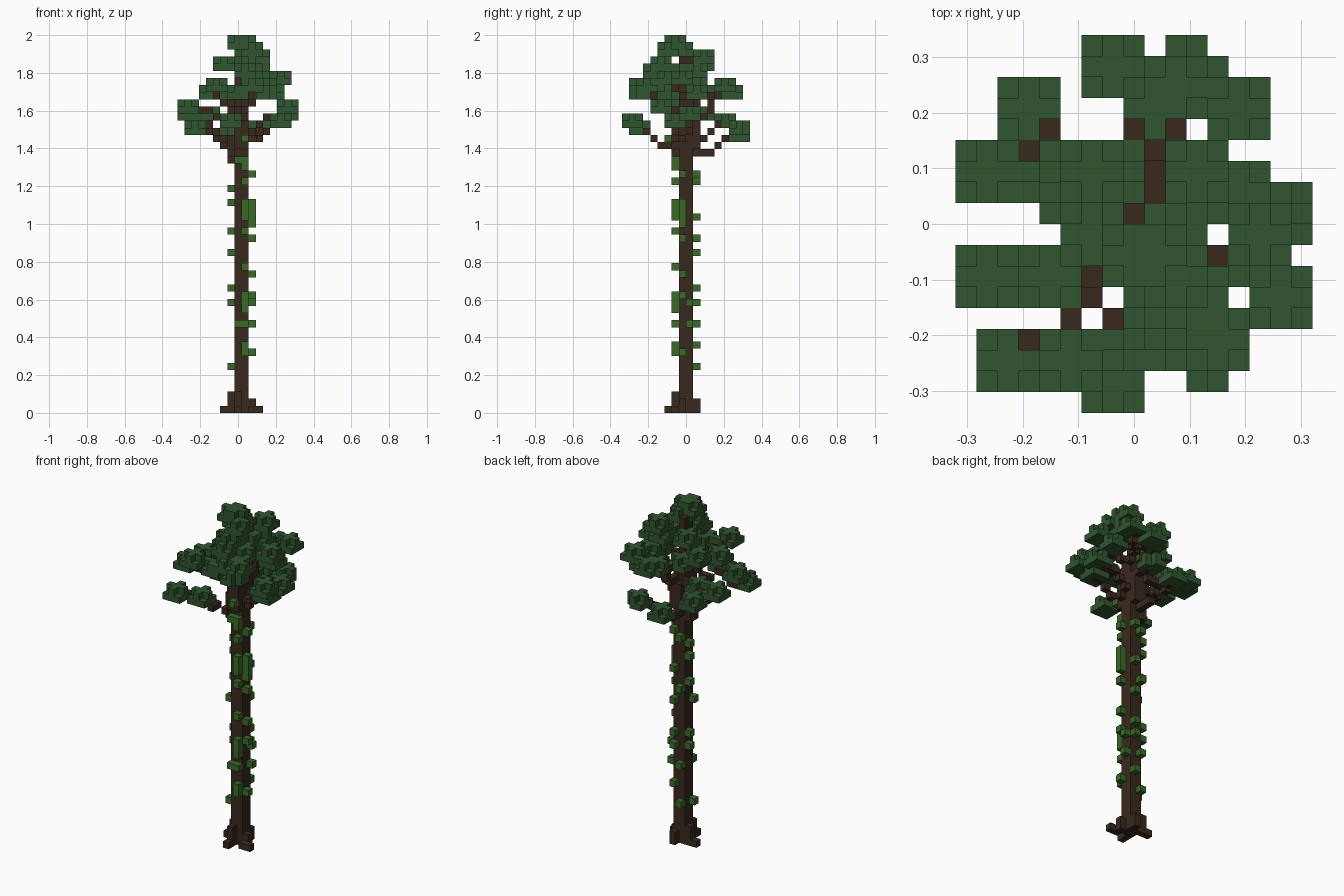
import bpy
import bmesh
from itertools import product
from mathutils import Vector

cube = bpy.data.objects.get("Cube")
if cube:
    bpy.data.objects.remove(cube, do_unlink=True)

UNIT = 2 / 53                      # edge of one block
ORIGIN = Vector((-8, -8.5, 0.5))   # block coordinates to centred space
SIDES = [Vector(d) for d in ((1, 0, 0), (-1, 0, 0), (0, 1, 0), (0, -1, 0), (0, 0, 1), (0, 0, -1))]


def material(name, rgb):
    mat = bpy.data.materials.new(name)
    mat.use_nodes = True
    mat.diffuse_color = (*rgb, 1)
    mat.node_tree.nodes["Principled BSDF"].inputs["Base Color"].default_value = (*rgb, 1)
    return mat


bark = material("dark bark", (0.04, 0.022, 0.0125))
leaf = material("deep leaf green", (0.029, 0.091, 0.029))
moss = material("vine green", (0.04, 0.147, 0.02))


def box(low, high):
    return set(product(*(range(a, b + 1) for a, b in zip(low, high))))


def pad(base):
    """Flat square of nine leaf blocks with a raised cross on top."""
    i, j, k = base
    square = list(product((-1, 0, 1), repeat=2))
    return ({(i + a, j + b, k) for a, b in square}
            | {(i + a, j + b, k + 1) for a, b in square if a * b == 0})


def limb(*points):
    """Chain of blocks through the given points."""
    cells = set()
    for a, b in zip(points, points[1:]):
        a, b = Vector(a), Vector(b)
        steps = int(max(abs(v) for v in b - a))
        cells |= {tuple(round(v) for v in a.lerp(b, s / steps)) for s in range(steps + 1)}
    return cells


# Trunk, narrowing inside the crown, with a thick collar under the branches
trunk = box((8, 8, 0), (9, 9, 44)) | box((8, 9, 45), (8, 9, 50)) | box((8, 8, 45), (8, 8, 49))
trunk |= box((7, 8, 35), (9, 9, 38)) | box((8, 7, 37), (9, 10, 40))

# Roots
roots = box((7, 9, 0), (7, 9, 2)) | box((10, 8, 0), (10, 8, 1))
roots |= box((8, 7, 0), (8, 7, 2)) | box((9, 10, 0), (9, 10, 1))
roots |= {(6, 9, 0), (10, 7, 0), (11, 7, 0), (8, 6, 0)}

# Branches
branches = set().union(
    limb((8, 8, 36), (6, 6, 37), (6, 5, 37), (5, 4, 38), (4, 3, 39), (3, 3, 39)),
    limb((8, 7, 41), (8, 5, 43), (7, 4, 44)),
    limb((8, 8, 42), (6, 5, 43), (5, 4, 44), (5, 3, 45)),
    limb((9, 9, 40), (9, 12, 42), (9, 12, 43), (10, 13, 44)),
    limb((9, 12, 43), (8, 13, 44)),
    limb((8, 9, 35), (8, 11, 36), (8, 13, 37), (7, 15, 38)),
    limb((8, 13, 37), (10, 14, 38), (11, 15, 39)),
    limb((7, 10, 37), (4, 13, 40)),
    limb((8, 9, 41), (3, 12, 41)),
    limb((8, 8, 40), (6, 7, 41), (2, 6, 42)),
    limb((9, 8, 37), (12, 7, 39), (14, 7, 40)),
    limb((9, 9, 38), (12, 9, 41), (14, 9, 41)),
    limb((9, 8, 43), (12, 7, 46)),
    limb((9, 9, 43), (11, 12, 44), (12, 14, 45)),
    limb((9, 7, 42), (11, 4, 44)),
)

# Leaf pads, grouped by tier
top_pads = [(8, 7, 51), (9, 7, 51), (10, 6, 50), (9, 8, 50), (11, 11, 49), (6, 11, 48),
            (9, 5, 48), (9, 4, 47), (10, 8, 47), (11, 10, 47)]
middle_pads = [(14, 8, 46), (13, 14, 45), (12, 2, 44), (12, 3, 45), (11, 4, 45), (11, 6, 46),
               (10, 3, 45), (8, 3, 44), (13, 10, 44), (4, 6, 44), (5, 10, 45), (6, 8, 44),
               (5, 2, 45), (7, 11, 44), (10, 15, 44), (9, 14, 44)]
low_pads = [(15, 5, 42), (15, 9, 41), (14, 7, 40), (1, 6, 42), (1, 11, 41), (4, 11, 41),
            (11, 16, 39), (7, 16, 38), (3, 14, 40), (2, 2, 39), (7, 1, 40)]
leaves = set().union(*map(pad, top_pads + middle_pads + low_pads))
leaves -= {(13, 1, 44), (12, 17, 39)}

# Vine blocks clinging to each face of the trunk
left_rows = (6, 15, 17, 22, 25, 29, 31)
right_rows = (8, 12, 15, 16, 19, 24, 26, 27, 28, 29, 33)
front_rows = (8, 9, 12, 14, 15, 16, 20, 25, 27, 28, 29, 32, 34, 35)
back_rows = (6, 9, 12, 15, 17, 22, 24, 27, 32, 33)
vines = {(7, 8 + k % 2, k) for k in left_rows}
vines |= {(10, 8 if k > 25 else 8 + k // 4 % 2, k) for k in right_rows}
vines |= {(9, 7, k) for k in front_rows}
vines |= {(8 + k // 3 % 2, 10, k) for k in back_rows}
vines |= {(8, 7, 12), (8, 7, 35), (9, 6, 38)}

# Build every part as one mesh, keeping only the exposed block faces
parts = [("trunk", trunk, bark), ("roots", roots, bark), ("branches", branches, bark),
         ("vines", vines, moss), ("leaf_crown", leaves, leaf)]
filled = set().union(*(cells for _, cells, _ in parts))
used = set()
for name, cells, mat in parts:
    bm = bmesh.new()
    for cell in sorted(cells - used):
        centre = Vector(cell)
        for n in SIDES:
            if tuple(int(v) for v in centre + n) in filled:
                continue
            u = Vector((n.y, n.z, n.x))
            w = n.cross(u)
            corners = (u + w, w - u, -u - w, u - w)
            bm.faces.new([bm.verts.new((centre + ORIGIN + (n + c) / 2) * UNIT) for c in corners])
    used |= cells
    bmesh.ops.remove_doubles(bm, verts=bm.verts, dist=UNIT / 100)
    mesh = bpy.data.meshes.new(name)
    bm.to_mesh(mesh)
    bm.free()
    mesh.materials.append(mat)
    bpy.context.collection.objects.link(bpy.data.objects.new(name, mesh))
